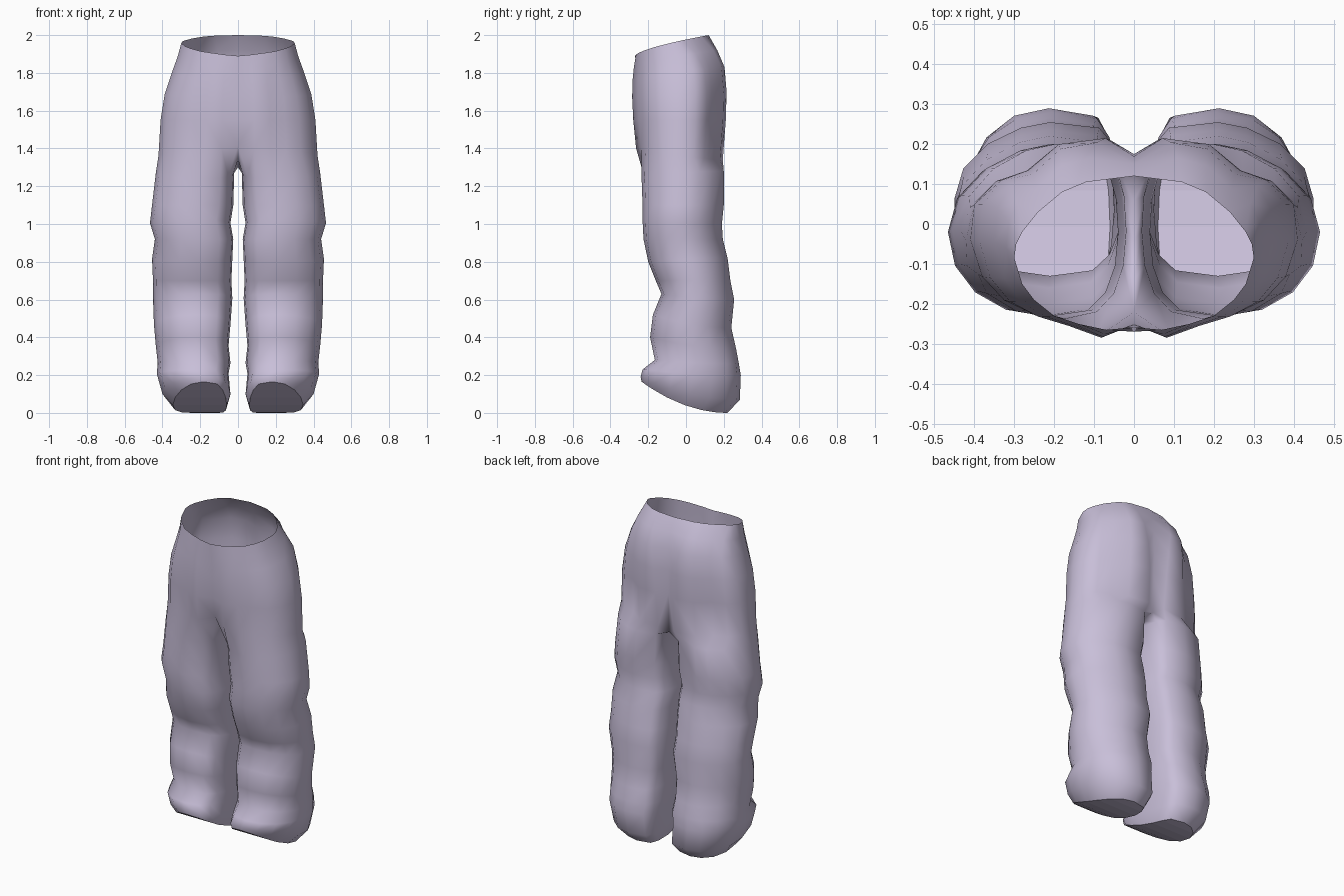
import bpy, bmesh, math

old = bpy.data.objects.get("Cube")
if old:
    bpy.data.objects.remove(old, do_unlink=True)

SEG = 16      # points around one leg
OUT = 13      # points that carry on up into the hips

# Half outlines, from centre front round the side to centre back
HIP = [(0, -.25), (.085, -.285), (.17, -.255), (.25, -.232), (.325, -.195), (.38, -.135), (.41, -.04),
       (.4, .05), (.345, .11), (.27, .135), (.19, .2), (.06, .215), (0, .175)]
WAIST = [(0, -.27), (.07, -.265), (.14, -.25), (.2, -.23), (.25, -.19), (.28, -.15), (.3, -.085),
         (.295, -.05), (.28, -.02), (.24, .03), (.18, .08), (.12, .105), (0, .12)]

# Leg rings: front z, back z, inner x, outer x, front y, back y
LEG = [(.165, 0, .06, .345, -.235, .22),
       (.19, .07, .04, .4, -.24, .285),
       (.23, .2, .05, .43, -.23, .29),
       (.28, .26, .04, .425, -.165, .28),
       (.4, .34, .05, .435, -.19, .265),
       (.52, .45, .04, .445, -.175, .24),
       (.63, .6, .03, .45, -.13, .255),
       (.7, .7, .035, .45, -.16, .235),
       (.8, .82, .03, .455, -.2, .22),
       (.92, .92, .025, .44, -.225, .195),
       (1.02, 1, .04, .466, -.23, .19),
       (1.1, 1.1, .025, .455, -.23, .2),
       (1.24, 1.28, .02, .435, -.235, .2)]

# Hip rings: front z, back z, blend to waist in x, blend in y, depth
TORSO = [(1.4, 1.34, -.1, .05, .93), (1.55, 1.55, 0, 0, .98), (1.67, 1.7, .2, 0, 1),
         (1.76, 1.83, .55, .1, 1), (1.83, 1.92, .82, .45, 1), (1.89, 2, 1, 1, 1)]


def power(v, p):
    return math.copysign(abs(v) ** p, v)


def leg_ring(bm, zf, zb, xi, xo, yf, yb):
    # Flat against the other leg, rounder outside, slimmer at the outer back
    ring = []
    mid = xi + (xo - xi) * .43
    for k in range(SEG):
        a = math.radians(-135) + math.tau * k / SEG
        c, s = math.cos(a), math.sin(a)
        if c > 0:
            x = mid + (xo - mid) * c ** (1.25 if s > 0 and zb > .3 else .95)
        else:
            x = mid + (mid - xi) * power(c, .4 if s > 0 else .55)
        t = (1 + power(s, .95)) / 2
        ring.append(bm.verts.new((x, yf + (yb - yf) * t, zb + (zf - zb) * (1 - t) ** 2)))
    return ring


def torso_ring(bm, zf, zb, tx, ty, depth):
    ring = []
    for h, w in zip(HIP, WAIST):
        x, y = h[0] + (w[0] - h[0]) * tx, h[1] + (w[1] - h[1]) * ty
        s = min(1, max(0, (y + .25 + .02 * ty) / (.435 - .045 * ty)))
        ring.append(bm.verts.new((x, y * depth, zf + (zb - zf) * s ** .65)))
    return ring


def bridge(bm, low, high, count):
    for k in range(count):
        j = (k + 1) % len(low)
        bm.faces.new((low[k], low[j], high[j], high[k])).smooth = True


bm = bmesh.new()
legs = [leg_ring(bm, *row) for row in LEG]
hips = [torso_ring(bm, *row) for row in TORSO]

# Crotch seam on the centre line closes the top of the leg
hips[0][0].co = (0, -.22, 1.42)
hips[0][-1].co = (0, .165, 1.31)
seam = [bm.verts.new((0, y, z)) for y, z in ((.06, 1.3), (-.04, 1.3), (-.14, 1.34))]
rings = legs + [hips[0] + seam]
for low, high in zip(rings, rings[1:]):
    bridge(bm, low, high, SEG)
for low, high in zip(hips, hips[1:]):
    bridge(bm, low, high, OUT - 1)

# Closed hem, in flat strips across the leg from toe to heel
hem = legs[0]
for i in range(SEG // 2):
    strip = [hem[2 - i], hem[1 - i], hem[(3 + i) % SEG], hem[2 + i]]
    bm.faces.new(list(dict.fromkeys(strip)))

mesh = bpy.data.meshes.new("trousers")
bm.to_mesh(mesh)
bm.free()
trousers = bpy.data.objects.new("trousers", mesh)
bpy.context.collection.objects.link(trousers)

# Lavender cloth
cloth = bpy.data.materials.new("lavender_cloth")
cloth.use_nodes = True
colour = (.58, .52, .69, 1)
cloth.diffuse_color = colour
cloth.node_tree.nodes["Principled BSDF"].inputs["Base Color"].default_value = colour
mesh.materials.append(cloth)

# Other leg
mirror = trousers.modifiers.new("other_leg", "MIRROR")
mirror.use_clip = True
mirror.merge_threshold = .001
